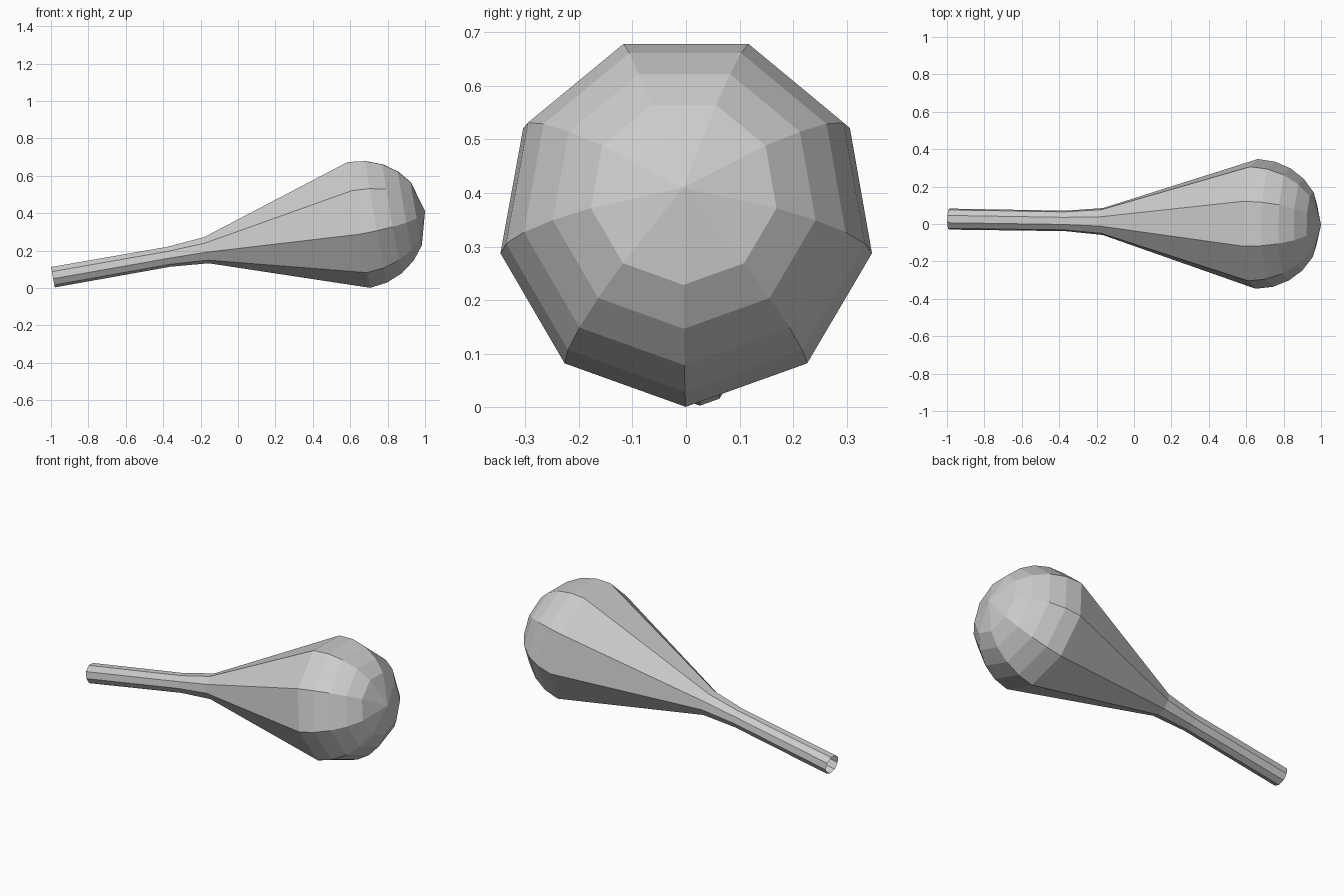
import bpy, bmesh
from math import radians, sin, cos, pi
from mathutils import Vector

if "Cube" in bpy.data.objects:
    bpy.data.objects.remove(bpy.data.objects["Cube"])

SIDES = 9
R = 0.352

# tilted axis: origin at the rounded tip, pointing out of the bulb
tip = Vector((1.0, -0.005, 0.41))
tilt = radians(10)
axis = Vector((cos(tilt), -0.0155, sin(tilt))).normalized()
side = Vector((0, 0, 1)).cross(axis).normalized()
up = axis.cross(side)

# profile (distance from tip, radius): handle, neck, then rounded bulb
profile = [(-2.02, 0.057), (-1.39, 0.0555), (-1.187, 0.073)]
for deg in (90, 75, 60, 45, 30):
    a = radians(deg)
    profile.append((-0.36 * (1 - cos(a)), R * sin(a)))

bm = bmesh.new()
rings = []
for t, r in profile:
    ring = []
    for i in range(SIDES):
        a = 2 * pi * i / SIDES - pi / 2
        ring.append(bm.verts.new(tip + axis * t + side * (r * cos(a)) + up * (r * sin(a))))
    rings.append(ring)

# side walls, handle end left open
for a, b in zip(rings, rings[1:]):
    for i in range(SIDES):
        j = (i + 1) % SIDES
        bm.faces.new((a[i], a[j], b[j], b[i]))

# fan closing the rounded end
apex = bm.verts.new(tip)
for i in range(SIDES):
    bm.faces.new((rings[-1][i], rings[-1][(i + 1) % SIDES], apex))
bmesh.ops.recalc_face_normals(bm, faces=bm.faces)

mesh = bpy.data.meshes.new("bulb_with_handle")
bm.to_mesh(mesh)
bm.free()
bpy.context.collection.objects.link(bpy.data.objects.new("bulb_with_handle", mesh))
